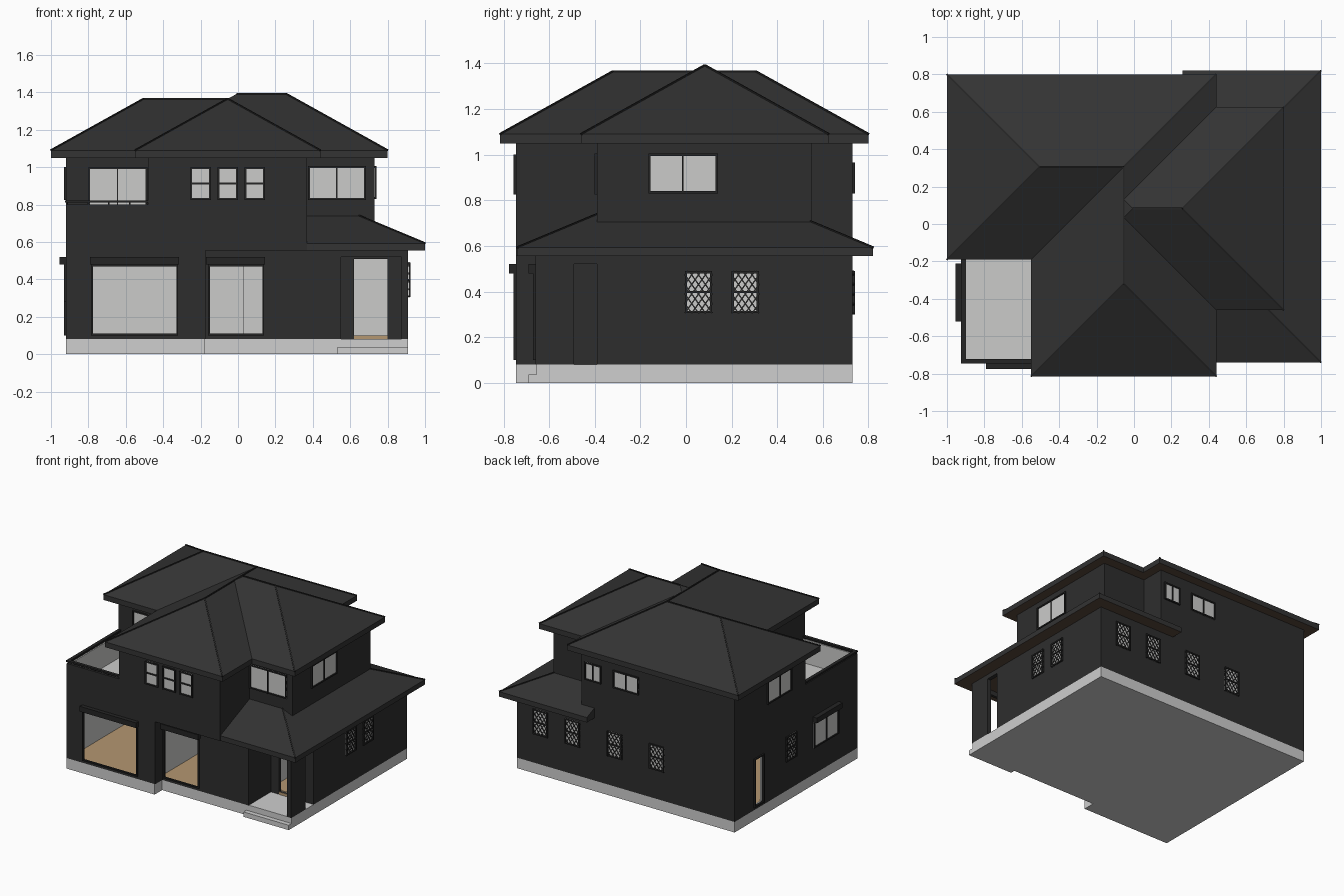
import bpy, bmesh
from mathutils import Vector, Matrix

cube = bpy.data.objects.get("Cube")
if cube:
    bpy.data.objects.remove(cube, do_unlink=True)


def material(name, r, g, b):
    m = bpy.data.materials.new(name)
    m.use_nodes = True
    m.diffuse_color = (r, g, b, 1)
    m.node_tree.nodes["Principled BSDF"].inputs["Base Color"].default_value = (r, g, b, 1)
    return m


WALL = material("charcoal wall", .027, .027, .027)
ROOF = material("slate roof", .033, .033, .033)
TRIM = material("black trim", .018, .018, .018)
LIGHT = material("pale plaster", .6, .6, .59)
STONE = material("pale concrete", .62, .62, .62)
WOOD = material("tan floor", .46, .31, .165)
SOFFIT = material("brown soffit", .1, .065, .045)


def finish(name, bm, *mats):
    bmesh.ops.recalc_face_normals(bm, faces=bm.faces)
    me = bpy.data.meshes.new(name)
    bm.to_mesh(me)
    bm.free()
    for m in mats:
        me.materials.append(m)
    ob = bpy.data.objects.new(name, me)
    bpy.context.collection.objects.link(ob)
    return ob


def add_box(bm, x0, x1, y0, y1, z0, z1):
    lo, hi = Vector((x0, y0, z0)), Vector((x1, y1, z1))
    mat = Matrix.Translation((lo + hi) / 2) @ Matrix.Diagonal((hi - lo).to_4d())
    bmesh.ops.create_cube(bm, size=1, matrix=mat)


def box(name, mat, *b):
    bm = bmesh.new()
    add_box(bm, *b)
    return finish(name, bm, mat)


def add_beam(bm, p, q, w):
    p, q = Vector(p), Vector(q)
    d = q - p
    mat = (Matrix.Translation((p + q) / 2) @ d.to_track_quat('Z', 'Y').to_matrix().to_4x4()
           @ Matrix.Diagonal((w, w, d.length, 1)))
    bmesh.ops.create_cube(bm, size=1, matrix=mat)


# a wall running along x or y, with an optional opening (a0, a1, z0, z1)
def wall(name, mat, axis, a0, a1, c0, c1, z0, z1, hole=None):
    bm = bmesh.new()
    parts = [(a0, a1, z0, z1)]
    if hole:
        h0, h1, b0, b1 = hole
        parts = [(a0, h0, z0, z1), (h1, a1, z0, z1), (h0, h1, z0, b0), (h0, h1, b1, z1)]
    for p0, p1, q0, q1 in parts:
        if p1 - p0 > .001 and q1 - q0 > .001:
            span = (p0, p1, c0, c1) if axis == 'x' else (c0, c1, p0, p1)
            add_box(bm, *span, q0, q1)
    return finish(name, bm, mat)


# framed window on a wall at c, facing side s (+1 or -1) across the running axis
def window(name, axis, c, s, a0, a1, z0, z1, cols=2, rows=1, lattice=False, pane=True):
    def put(bm, p0, p1, q0, q1, depth):
        d0, d1 = sorted((c - s * .004, c + s * depth))
        span = (p0, p1, d0, d1) if axis == 'x' else (d0, d1, p0, p1)
        add_box(bm, *span, q0, q1)

    f = .01
    bm = bmesh.new()
    for k in range(cols + 1):
        m = a0 + (a1 - a0 - f) * k / cols
        w = f if k in (0, cols) else f * .6
        put(bm, m, m + w, z0, z1, .011)
    for k in range(rows + 1):
        m = z0 + (z1 - z0 - f) * k / rows
        put(bm, a0, a1, m, m + f, .01)
    if lattice:
        w, h, step = a1 - a0, z1 - z0, (a1 - a0) / 4
        slope = 1.4
        for k in range(-4, 9):
            # clip each diagonal to the frame, then mirror it
            t0 = max(0, k * step)
            t1 = min(w, k * step + h / slope)
            if t1 - t0 < .005:
                continue
            za, zb = z0 + (t0 - k * step) * slope, z0 + (t1 - k * step) * slope
            for u0, u1 in ((a0 + t0, a0 + t1), (a1 - t0, a1 - t1)):
                d = c + s * .004
                pts = [(u, d, z) if axis == 'x' else (d, u, z) for u, z in ((u0, za), (u1, zb))]
                add_beam(bm, *pts, .006)
    finish(name + "_frame", bm, TRIM)
    if pane:
        bm = bmesh.new()
        put(bm, a0, a1, z0, z1, .003)
        finish(name + "_pane", bm, LIGHT)


# hipped roof: eave band, slopes and caps; inset = left, right, front, back run
def hip_roof(name, x0, x1, y0, y1, z, thick, pitch, inset, caps):
    l, r, f, b = inset
    top = z + thick + max(inset) * pitch
    bm = bmesh.new()

    def ring(xa, xb, ya, yb, h):
        return [bm.verts.new(p) for p in ((xa, ya, h), (xb, ya, h), (xb, yb, h), (xa, yb, h))]

    rings = [ring(x0, x1, y0, y1, z), ring(x0, x1, y0, y1, z + thick),
             ring(x0 + l, x1 - r, y0 + f, y1 - b, top)]
    eave, crown = [[v.co.copy() for v in g] for g in rings[1:]]
    for a, c in zip(rings, rings[1:]):
        for i in range(4):
            j = (i + 1) % 4
            bm.faces.new((a[i], a[j], c[j], c[i]))
    bm.faces.new(rings[0])
    bm.faces.new(rings[2])
    bmesh.ops.remove_doubles(bm, verts=bm.verts, dist=.0005)
    bmesh.ops.recalc_face_normals(bm, faces=bm.faces)
    for face in bm.faces:
        face.material_index = 1 if face.normal.z < -.5 else 0
    finish(name, bm, ROOF, SOFFIT)
    bm = bmesh.new()
    for i in caps:
        add_beam(bm, eave[i], crown[i], .009)
    if (crown[2] - crown[0]).length > .01:
        add_beam(bm, crown[0], crown[2], .009) if min(l + r, f + b) >= 0 and thick > .039 else None
    finish(name + "_caps", bm, TRIM)


# foundation and entry step
box("foundation", STONE, -.92, .91, -.655, .73, 0, .08)
box("foundation_front", STONE, -.92, -.18, -.745, -.65, 0, .08)
box("entry_step", STONE, .53, .91, -.69, -.65, 0, .037)

# lower storey walls
left_door = (.38, .5, .1, .47)
lounge = (-.785, -.32, .1, .48)
dining = (-.16, .14, .1, .48)
entry = (.62, .8, .1, .51)
wall("lounge_front_wall", WALL, 'x', -.92, -.175, -.745, -.725, .08, .56, lounge)
wall("lounge_return_wall", WALL, 'y', -.745, -.65, -.195, -.175, .08, .56)
wall("dining_front_wall", WALL, 'x', -.176, .55, -.66, -.64, .08, .56, dining)
wall("left_wall", WALL, 'y', -.745, .73, -.92, -.9, .08, .56, left_door)
wall("back_wall", WALL, 'x', -.92, .91, .71, .73, .08, .56)
wall("right_wall", WALL, 'y', -.39, .73, .89, .91, .08, .56)
wall("porch_inner_wall", WALL, 'y', -.66, -.37, .53, .55, .08, .56)
wall("porch_back_wall", WALL, 'x', .53, .91, -.39, -.37, .08, .56, entry)
wall("porch_front_wall", WALL, 'x', .55, .91, -.66, -.64, .08, .56, (.55, .875, .08, .52))
wall("porch_side_wall", WALL, 'y', -.66, -.38, .88, .91, .08, .56, (-.49, -.39, .08, .52))
box("entry_threshold", WOOD, .62, .8, -.392, -.36, .078, .1)

# interior
box("lounge_floor", WOOD, -.9, -.18, -.73, .71, .08, .095)
box("dining_floor", WOOD, -.18, .53, -.645, .71, .08, .095)
box("hall_floor", WOOD, .53, .89, -.37, .71, .08, .095)
wall("left_lining", LIGHT, 'y', -.725, .71, -.9, -.89, .09, .56, left_door)
wall("back_lining", LIGHT, 'x', -.9, .89, .7, .71, .09, .56)
wall("right_lining", LIGHT, 'y', -.37, .71, .88, .89, .09, .56)
wall("room_partition", LIGHT, 'y', -.64, .2, -.215, -.2, .09, .56)
wall("hall_partition", LIGHT, 'y', -.64, .3, .515, .53, .09, .56)
wall("dining_partition", LIGHT, 'x', .03, .53, -.1, -.085, .09, .56)

# upper storey
box("upper_back_block", WALL, -.92, .37, -.12, .73, .555, 1.06)
box("upper_front_wing", WALL, -.48, .37, -.746, .1, .555, 1.06)
box("upper_right_block", WALL, .3, .73, -.39, .55, .56, 1.06)

# roofs
P = .5556
hip_roof("back_roof", -1, .44, -.19, .8, 1.05, .04, P, (.495, .495, .495, .495), (0, 2, 3))
hip_roof("front_wing_roof", -.55, .44, -.815, .305, 1.05, .04, P, (.495, .495, .495, 0), (0, 1))
hip_roof("right_roof", -.55, .8, -.46, .625, 1.05, .04, P, (.5425,) * 4, (1, 2))
hip_roof("lower_roof", .26, 1, -.74, .82, .555, .038, .417, (0, .36, .36, .36), (1, 2))

# balcony
box("balcony_floor", LIGHT, -.91, -.48, -.74, -.12, .56, .62)
box("balcony_front", WALL, -.92, -.48, -.745, -.728, .555, .8)
box("balcony_side", WALL, -.92, -.903, -.745, -.12, .555, .8)
box("balcony_front_lining", LIGHT, -.903, -.48, -.728, -.722, .6, .8)
box("balcony_side_lining", LIGHT, -.903, -.897, -.728, -.12, .6, .8)
bm = bmesh.new()
add_box(bm, -.925, -.48, -.745, -.722, .81, .822)
add_box(bm, -.925, -.9, -.745, -.12, .81, .822)
for x in (-.915, -.8, -.69, -.58, -.49):
    add_box(bm, x - .004, x + .004, -.738, -.73, .79, .815)
for y in (-.6, -.45, -.3, -.15):
    add_box(bm, -.916, -.908, y - .004, y + .004, .79, .815)
finish("balcony_rail", bm, TRIM)
window("balcony_door", 'x', -.12, -1, -.8, -.485, .62, 1, 2)

# upper windows
for i in range(3):
    a = -.255 + i * .145
    window(f"wing_window_{i}", 'x', -.746, -1, a, a + .11, .825, 1, 1, 2)
window("right_block_front_window", 'x', -.39, -1, .375, .685, .825, 1.005)
window("right_block_side_window", 'y', .73, 1, -.165, .14, .83, 1.005)
window("left_upper_window", 'y', -.92, -1, .05, .34, .825, 1)
window("back_upper_small_window", 'x', .73, 1, .2, .34, .83, .965)
window("back_upper_wide_window", 'x', .73, 1, -.115, .1, .83, .965)

# lower windows
window("left_lounge_window", 'y', -.92, -1, -.515, -.215, .28, .49)
for i, y in enumerate((-.005, .2)):
    window(f"right_lattice_{i}", 'y', .91, 1, y, y + .12, .305, .49, 1, 2, True)
for i, x in enumerate((.65, .38, .025, -.33)):
    window(f"back_lattice_{i}", 'x', .73, 1, x, x + .125, .3, .49, 1, 2, True)
window("left_lattice", 'y', -.92, -1, -.01, .115, .3, .49, 1, 2, True)
window("left_door", 'y', -.92, -1, *left_door, 1, 1, pane=False)
window("lounge_opening", 'x', -.745, -1, *lounge, 1, 1, pane=False)
window("dining_opening", 'x', -.66, -1, *dining, 1, 1, pane=False)

# hoods over the wide openings
box("lounge_hood", TRIM, -.79, -.315, -.775, -.74, .48, .52)
box("dining_hood", TRIM, -.17, .145, -.69, -.655, .48, .52)
box("left_window_hood", TRIM, -.955, -.915, -.52, -.21, .48, .52)
